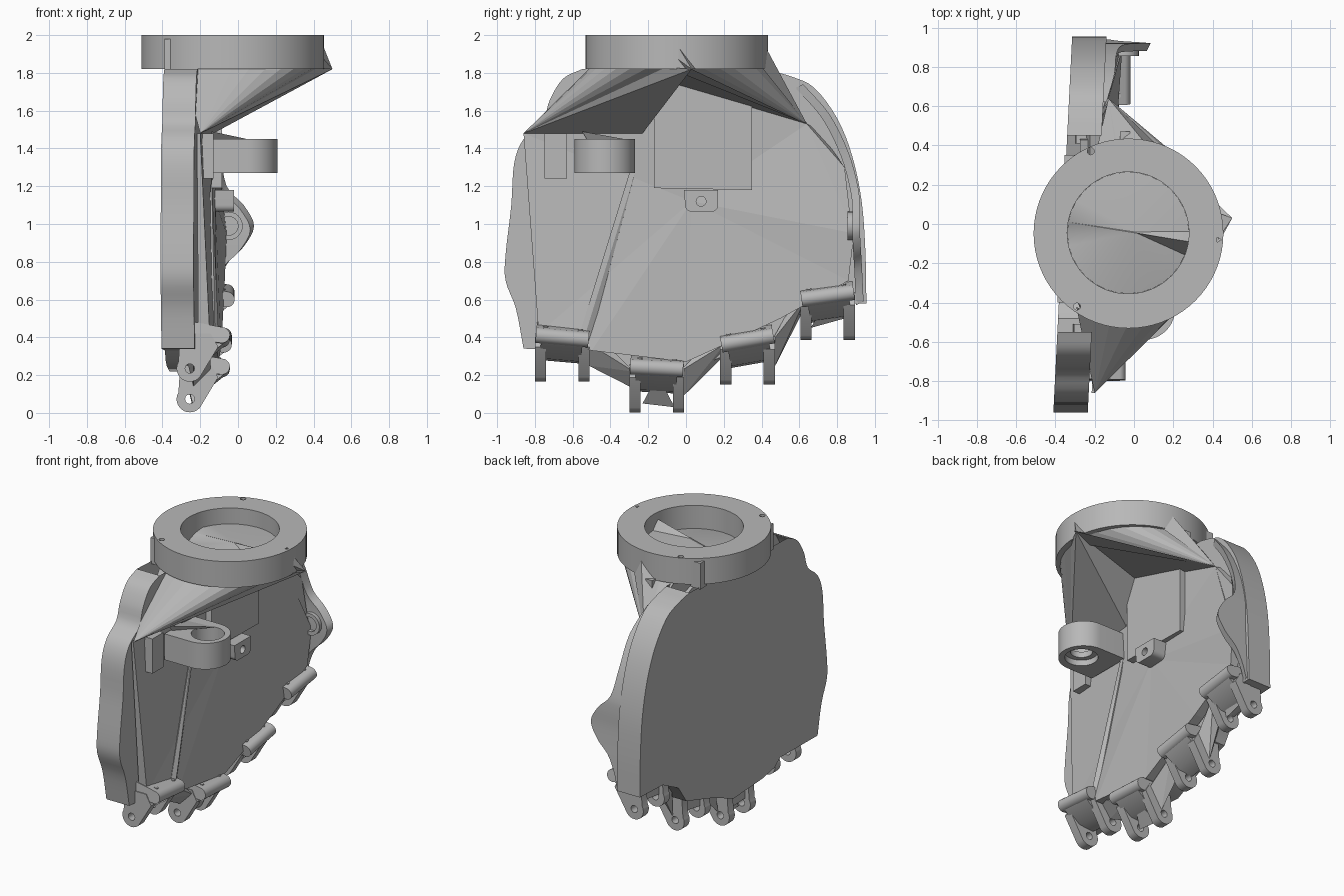
import bpy, bmesh
from math import sin, cos, radians
from mathutils import Matrix, Vector

cube = bpy.data.objects.get("Cube")
if cube:
    bpy.data.objects.remove(cube)

GREY = (0.48, 0.48, 0.48, 1)
mat = bpy.data.materials.new("plain grey")
mat.use_nodes = True
mat.diffuse_color = GREY
mat.node_tree.nodes["Principled BSDF"].inputs["Base Color"].default_value = GREY

# Frames that turn a flat profile to face along each axis
ALONG_X = Matrix(((0, 0, 1, 0), (1, 0, 0, 0), (0, 1, 0, 0), (0, 0, 0, 1)))
ALONG_Y = Matrix(((1, 0, 0, 0), (0, 0, -1, 0), (0, 1, 0, 0), (0, 0, 0, 1)))
ALONG_Z = Matrix.Identity(4)


def finish(name, mesh, smooth=True):
    mesh.materials.clear()
    mesh.materials.append(mat)
    ob = bpy.data.objects.new(name, mesh)
    bpy.context.collection.objects.link(ob)
    if smooth:
        bpy.ops.object.select_all(action="DESELECT")
        ob.select_set(True)
        bpy.context.view_layer.objects.active = ob
        bpy.ops.object.shade_smooth_by_angle(angle=radians(35))


def arc(cx, cy, r, a=0, b=360, n=24):
    steps = n if b - a == 360 else n + 1
    return [(cx + r * cos(radians(a + (b - a) * i / n)),
             cy + r * sin(radians(a + (b - a) * i / n))) for i in range(steps)]


def spline(pts, cuts=4):
    """Smooth path through the points."""
    v = [Vector(p) for p in pts]
    v = [2 * v[0] - v[1]] + v + [2 * v[-1] - v[-2]]
    out = []
    for a, b, c, d in zip(v, v[1:], v[2:], v[3:]):
        for i in range(cuts):
            t = i / cuts
            out.append(tuple(b + (c - a) * t / 2 + (a - 2.5 * b + 2 * c - d / 2) * t * t
                             + (1.5 * (b - c) + (d - a) / 2) * t ** 3))
    return out + [tuple(v[-2])]


def prism(name, loops, lo, hi, frame, place=ALONG_Z):
    """Extrude an outline, with optional hole loops, from lo to hi along an axis."""
    curve = bpy.data.curves.new(name, "CURVE")
    curve.dimensions = "2D"
    curve.fill_mode = "BOTH"
    curve.extrude = abs(hi - lo) / 2
    for loop in loops:
        s = curve.splines.new("POLY")
        s.points.add(len(loop) - 1)
        for p, (u, v) in zip(s.points, loop):
            p.co = (u, v, 0, 1)
        s.use_cyclic_u = True
    tmp = bpy.data.objects.new(name + " helper", curve)
    mesh = bpy.data.meshes.new_from_object(tmp)
    bpy.data.objects.remove(tmp)
    mid = (lo + hi) / 2 * (-1 if frame is ALONG_Y else 1)
    mesh.transform(place @ frame @ Matrix.Translation((0, 0, mid)))
    bm = bmesh.new()
    bm.from_mesh(mesh)
    bmesh.ops.remove_doubles(bm, verts=bm.verts, dist=0.0005)
    bmesh.ops.recalc_face_normals(bm, faces=bm.faces)
    bm.to_mesh(mesh)
    bm.free()
    finish(name, mesh)


def sheet(name, points, faces, smooth=False):
    mesh = bpy.data.meshes.new(name)
    mesh.from_pydata(points, [], faces)
    bm = bmesh.new()
    bm.from_mesh(mesh)
    bmesh.ops.recalc_face_normals(bm, faces=bm.faces)
    bm.to_mesh(mesh)
    bm.free()
    finish(name, mesh, smooth)


def hull(name, points):
    bm = bmesh.new()
    for p in points:
        bm.verts.new(p)
    bmesh.ops.convex_hull(bm, input=bm.verts)
    mesh = bpy.data.meshes.new(name)
    bm.to_mesh(mesh)
    bm.free()
    finish(name, mesh, False)


def box(name, x0, x1, y0, y1, z0, z1):
    prism(name, [[(y0, z0), (y1, z0), (y1, z1), (y0, z1)]], x0, x1, ALONG_X)


def lean(y):
    return 0.05 * (y + 0.95)


# Palm shell: flat back, rim wall and front lip, open under the wrist ring
near_edge = spline([(-.55, 1.82), (-.65, 1.77), (-.72, 1.66), (-.76, 1.54), (-.86, 1.45), (-.91, 1.32),
                    (-.925, 1.1), (-.955, .84), (-.955, .7), (-.9, .55), (-.86, .34)])
stepped_edge = [(-.48, .33), (-.42, .28), (-.3, .25), (0, .22), (.1, .26), (.2, .3), (.48, .38),
                (.56, .5), (.72, .58)]
far_edge = spline([(.955, .58), (.95, .85), (.93, 1.12), (.88, 1.36), (.8, 1.56), (.68, 1.72),
                   (.56, 1.78), (.45, 1.81)])
outline = near_edge + stepped_edge + far_edge
n = len(outline)
sheet("palm_shell", [(x + lean(y), y, z) for x in (-.41, -.235) for y, z in outline],
      [range(n), range(n, 2 * n)] + [(i, i + 1, n + i + 1, n + i) for i in range(n - 1)], True)

# Raised faceted palm cover
A, B = (-.2, -.86, 1.48), (-.13, .64, 1.53)
Q, R, P = (-.13, -.23, 1.48), (-.11, -.1, 1.75), (.5, .03, 1.82)
cover = [A, (-.15, -.78, .42), (-.11, -.5, .33), (-.1, 0, .27), (-.09, .2, .36),
         (-.08, .5, .5), (-.07, .86, .7), (-.06, .89, .95), B, R, Q]
m = len(cover)
back = [(-.22 + lean(y), y, z) for x, y, z in cover]
sheet("palm_cover", cover + back + [(-.12, .03, 1.12)],
      [(i, (i + 1) % m, 2 * m) for i in range(m)] +
      [(i, (i + 1) % m, m + (i + 1) % m, m + i) for i in range(m)])

# Long ridge on the palm cover
hull("palm_ridge", [(-.14, -.27, 1.27), (-.14, -.3, 1.27), (-.12, -.59, .33),
                    (-.12, -.52, .33), (-.1, -.55, .36), (-.2, -.5, .4)])

# Faceted funnel joining the wrist ring to the palm
rim = [(x, y, 1.83) for x, y in arc(-.03, -.045, .46, -125, 110, 20)]
k = len(rim)
split = k // 2
sheet("wrist_funnel", rim + [A, B, Q, R, P],
      [(i, i + 1, k if i < split else k + 1) for i in range(k - 1)] +
      [(k, k + 2, k + 4), (k + 2, k + 3, k + 4), (k + 3, k + 1, k + 4),
       (k, split, k + 4), (k + 1, split, k + 4)])
hull("funnel_spike", [P, (.44, -.06, 1.97), (.42, -.02, 1.82), (.42, .06, 1.82), (.43, -.08, 1.9)])
hull("funnel_brace", [B, (.05, .42, 1.94), (-.1, .41, 1.82), (.12, .4, 1.83)])

# Two sloping plates that close the wrist opening
ridge = [(-.335, .01, 1.87), (.28, -.09, 1.95)]
for name, z, a, b in (("rear_wrist_plate", 1.89, -10, 170), ("front_wrist_plate", 1.84, 170, 350)):
    side = [(x, y, z) for x, y in arc(-.03, -.045, .31, a, b, 16)][1:-1]
    if a > 0:
        side.reverse()
    loop = ridge + side
    sheet(name, loop + [(0, -.04, 1.91)],
          [(i, (i + 1) % len(loop), len(loop)) for i in range(len(loop))], True)

# Wrist ring with screw holes and two keys
prism("wrist_ring", [arc(-.028, -.048, .483, n=72), arc(-.03, -.045, .31, n=56),
                     arc(-.22, .37, .018, n=12), arc(-.29, -.42, .018, n=12),
                     arc(.43, -.08, .015, n=3)], 1.82, 2, ALONG_Z)
box("far_ring_key", -.355, -.28, .28, .35, 1.8, 1.98)
box("near_ring_key", -.39, -.3, -.4, -.33, 1.8, 1.98)

# Thumb socket and its mount
prism("thumb_socket", [arc(.05, -.43, .16, -90, 90) + [(-.15, -.27), (-.15, -.59)],
                       arc(.07, -.43, .105)], 1.27, 1.45, ALONG_Z)
prism("thumb_socket_seat", [arc(.07, -.43, .11), arc(.07, -.43, .07)], 1.31, 1.35, ALONG_Z)
hull("thumb_socket_web", [(-.14, -.55, 1.49), (-.14, -.52, 1.44), (-.14, -.3, 1.44), (.07, -.3, 1.445)])
box("thumb_block", -.22, -.13, -.75, -.63, 1.24, 1.48)

# Cover panel and screw tabs
prism("cover_panel", [[(-.17, 1.19), (.35, 1.18), (.35, 1.66), (.1, 1.77), (-.1, 1.75), (-.17, 1.6)]],
      -.2, -.085, ALONG_X)
prism("lower_tab", [arc(.03, 1.1, .035, 180, 270, 6) + arc(.135, 1.1, .035, 270, 360, 6)
                    + [(.17, 1.18), (-.01, 1.18)], arc(.08, 1.12, .026)], -.16, -.02, ALONG_X)
prism("upper_tab", [arc(.42, 1.72, .05, 180, 360, 12) + [(.47, 1.83), (.37, 1.83)],
                    arc(.42, 1.73, .026)], -.07, -.02, ALONG_X)

# Far side wall that swells into a pivot lug
crest = spline([(-.14, .62, 1.74), (-.1, .76, 1.58), (-.09, .86, 1.38), (-.06, .91, 1.2),
                (.03, .92, 1.1), (.085, .92, .99), (.03, .925, .88), (-.05, .93, .8),
                (-.1, .935, .7), (-.13, .94, .59)])
f = len(crest)
inner = [(x - .02, y - .04, z - .02) for x, y, z in crest]
sheet("side_wall", [(-.2, y, z) for x, y, z in crest] + crest + inner +
      [(-.2, y, z) for x, y, z in inner],
      [(r * f + i, r * f + i + 1, (r + 1) * f + i + 1, (r + 1) * f + i)
       for r in range(3) for i in range(f - 1)], True)
prism("pivot_bush", [arc(-.05, .99, .075), arc(-.05, .99, .05)], .855, .9, ALONG_Y)
hull("side_gusset", [B, (-.1, .84, 1.3), (-.07, .88, .95), (-.2, .7, 1.5), (-.2, .86, 1.0)])


# Finger knuckles: tilted rounded bar and web, with two upright pierced lugs
def knuckle(name, x, y, z, tilt):
    upright = Matrix.Translation((x, y, z))
    place = upright @ Matrix.Rotation(radians(tilt), 4, "X")
    bar = arc(0, 0, .042, -100, 70, 10) + [(-.15, .07), (-.17, -.02)]
    prism(name + "_bar", [bar], -.14, .14, ALONG_Y, place)
    prism(name + "_web", [[(-.2, -.13), (-.09, -.12), (.01, -.04), (-.1, .03), (-.2, .03)]],
          -.11, .11, ALONG_Y, place)
    for side, c in (("near", -.115), ("far", .115)):
        lug = arc(-.17, -.165, .07, 150, 320, 14) + [(-.02, -.05), (-.06, .02), (-.22, .02)]
        prism(f"{name}_{side}_lug", [lug, arc(-.17, -.165, .025, n=12)],
              c - .03, c + .03, ALONG_Y, upright)
        prism(f"{name}_{side}_screw", [arc(-.02, c * .8, .014, n=10)], .03, .05, ALONG_Z, place)


KNUCKLES = [("first", -.085, -.655, .4, -5), ("second", -.085, -.155, .238, -3),
            ("third", -.075, .325, .385, 10), ("fourth", -.06, .75, .62, 8)]
for name, *where in KNUCKLES:
    knuckle(name + "_knuckle", *where)

# Angular gussets between the knuckles
for a, b in zip(KNUCKLES, KNUCKLES[1:]):
    start, end = Vector(a[1:4]), Vector(b[1:4])
    low = (start + end) / 2
    hull(f"{a[0]}_gusset", [start + Vector((-.06, .12, -.02)), start + Vector((-.15, .14, -.15)),
                            end + Vector((-.06, -.12, -.02)), end + Vector((-.15, -.14, -.1)),
                            low + Vector((-.1, 0, .03)), low + Vector((-.2, 0, .02))])
hull("second_knuckle_keel", [(-.24, -.23, .05), (-.24, -.06, .03), (-.12, -.15, .2), (-.28, -.15, .2)])
hull("fourth_knuckle_keel", [(-.2, .66, .45), (-.2, .84, .5), (-.1, .75, .6), (-.25, .75, .6)])
